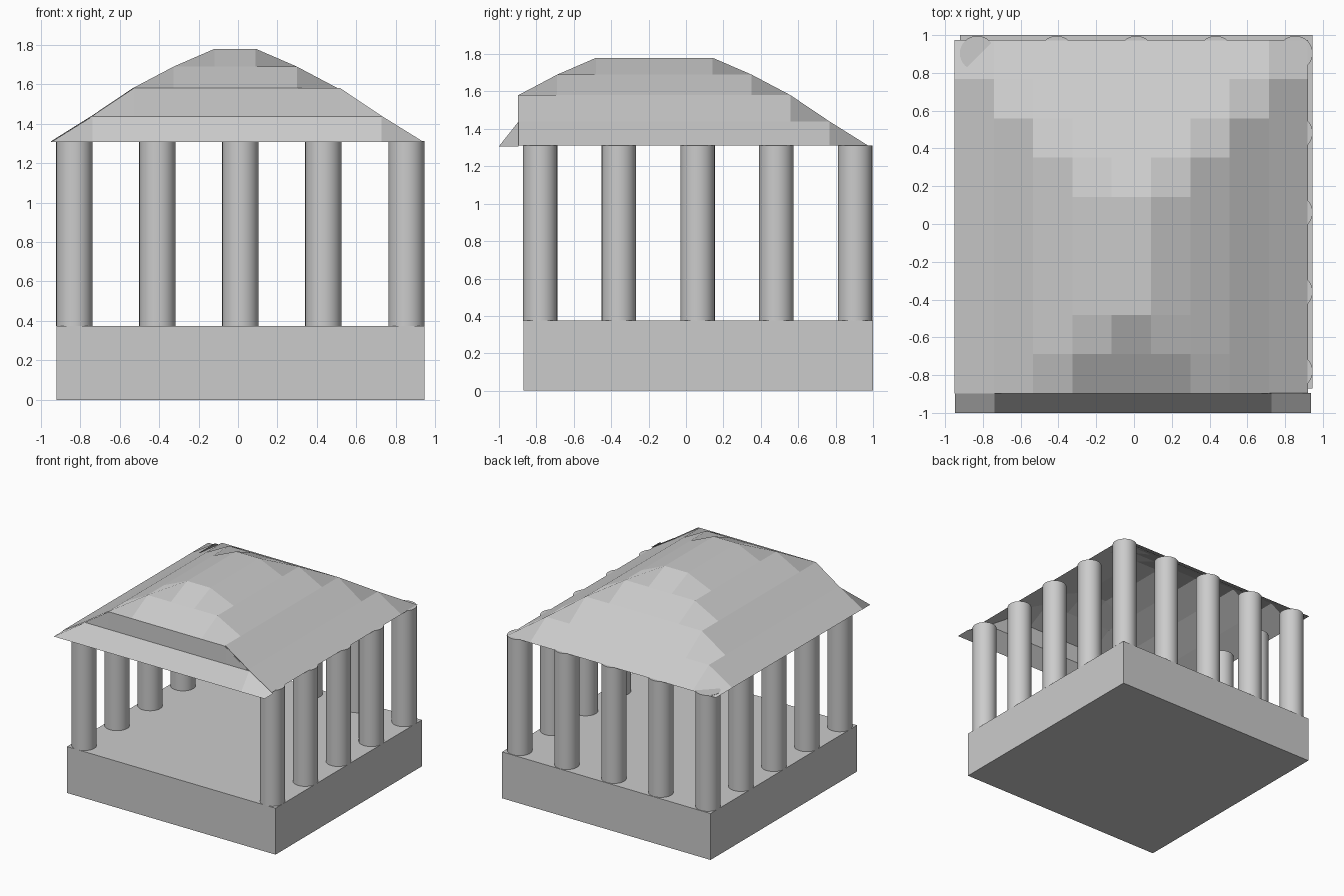
import bpy

if "Cube" in bpy.data.objects:
    bpy.data.objects.remove(bpy.data.objects["Cube"])

STEP = 0.208
LEVELS = [1.31, 1.44, 1.58, 1.69, 1.78]   # roof height per ring, eaves to ridge


def mesh_object(name, verts, faces):
    mesh = bpy.data.meshes.new(name)
    mesh.from_pydata(verts, [], faces)
    obj = bpy.data.objects.new(name, mesh)
    bpy.context.collection.objects.link(obj)
    return obj


def grid_faces(nx, ny):
    """Quads of an nx by ny vertex grid, each starting at its lower left corner."""
    return [(j * nx + i, j * nx + i + 1, (j + 1) * nx + i + 1, (j + 1) * nx + i)
            for j in range(ny - 1) for i in range(nx - 1)]


# Base block
bpy.ops.mesh.primitive_cube_add(size=1, location=(0.0125, 0.065, 0.1875))
base = bpy.context.object
base.name = "base_block"
base.scale = (1.865, 1.87, 0.375)


# Columns along the back and both sides, front left open
def column(x, y, name):
    bpy.ops.mesh.primitive_cylinder_add(vertices=32, radius=0.092, depth=0.938,
                                        location=(x, y, 0.843))
    obj = bpy.context.object
    obj.name = name
    bpy.ops.object.shade_smooth_by_angle()


xs = [-0.83 + 0.421 * k for k in range(5)]
ys = [-0.78 + 0.421 * k for k in range(5)]
for k, y in enumerate(ys):
    column(xs[0], y, f"left_column_{k + 1}")
    column(xs[-1], y, f"right_column_{k + 1}")
for k, x in enumerate(xs[1:-1]):
    column(x, ys[-1], f"back_column_{k + 1}")

# Stepped hip roof: thin sheet, height set by distance to the nearest eave
roof_verts = []
for j in range(10):
    for i in range(10):
        level = min(i, 9 - i, j + 2, 9 - j, 4)
        roof_verts.append((-0.95 + STEP * i, -0.897 + STEP * j, LEVELS[level]))
mesh_object("roof", roof_verts, grid_faces(10, 10))

# Front roof: outer eave, first ring and the upright strip up to the roof edge
front_verts = []
for row, y in enumerate((-1.0, -0.897, -0.895)):
    for i in range(10):
        level = min(i, 9 - i, row)
        front_verts.append((-0.948 + 0.2095 * i, y, LEVELS[level] - (0.003 if row < 2 else 0)))
mesh_object("front_eave", front_verts, grid_faces(10, 3))
